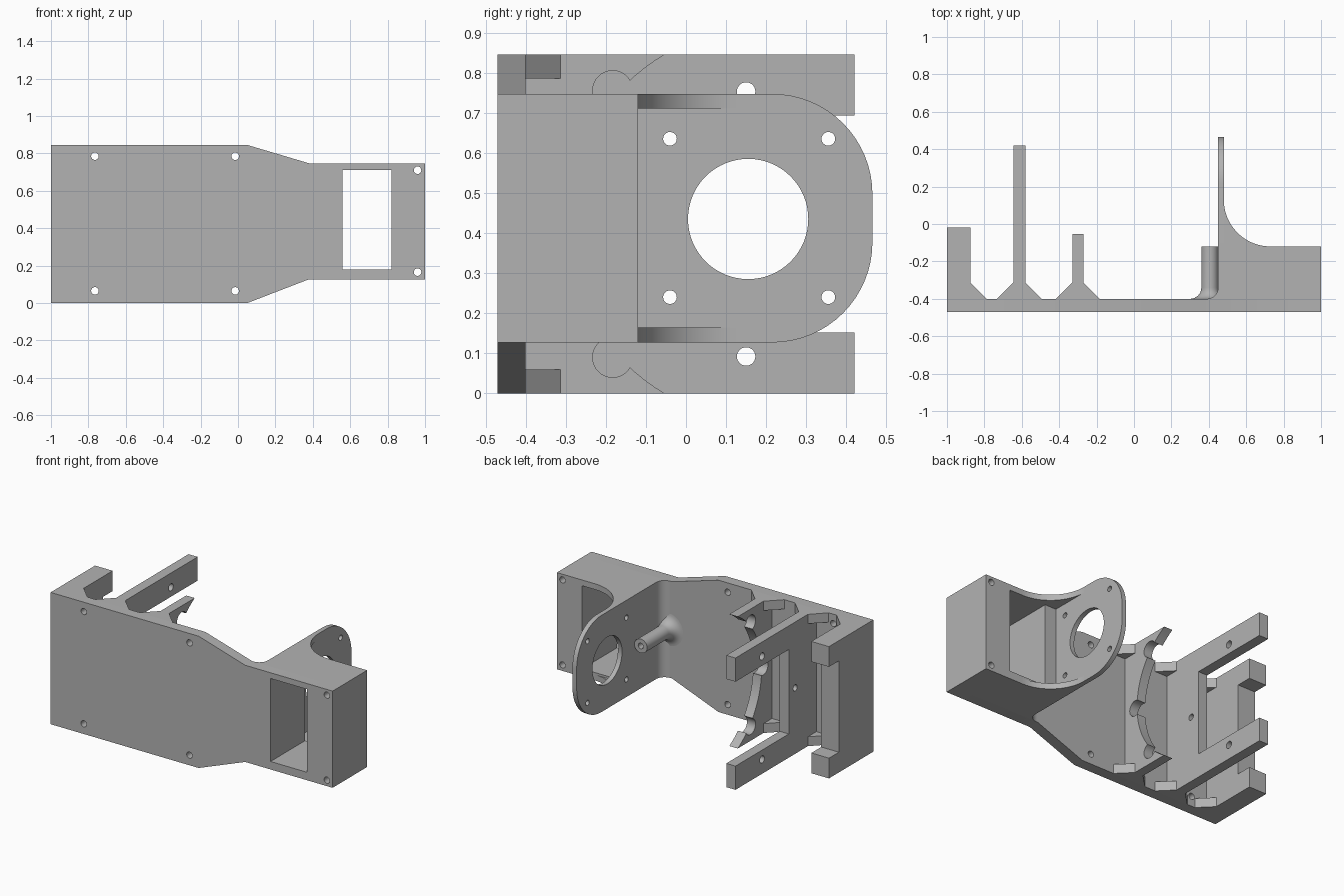
import bpy, bmesh
from math import sin, cos, pi, radians
from mathutils import Vector

cube = bpy.data.objects.get("Cube")
if cube:
    bpy.data.objects.remove(cube, do_unlink=True)

TOP = 0.845                  # full height of the wide end
LOW, HIGH = 0.127, 0.747     # height range of the narrow end
MID = 0.435                  # motor axis height
FRONT, BACK = -0.47, -0.40   # base plate thickness range

grey = bpy.data.materials.new("plain_grey")
grey.use_nodes = True
GREY = (0.45, 0.45, 0.45, 1)
grey.diffuse_color = GREY
grey.node_tree.nodes["Principled BSDF"].inputs["Base Color"].default_value = GREY


def add_object(name, bm):
    bmesh.ops.recalc_face_normals(bm, faces=bm.faces)
    mesh = bpy.data.meshes.new(name)
    bm.to_mesh(mesh)
    bm.free()
    mesh.materials.append(grey)
    obj = bpy.data.objects.new(name, mesh)
    bpy.context.collection.objects.link(obj)
    return obj


def prism(name, outline, axis, lo, hi):
    """Extrude a 2D outline along an axis; the outline uses the other two axes in order."""
    place = {"x": lambda a, b, t: (t, a, b),
             "y": lambda a, b, t: (a, t, b),
             "z": lambda a, b, t: (a, b, t)}[axis]
    bm = bmesh.new()
    face = bm.faces.new([bm.verts.new(place(a, b, lo)) for a, b in outline])
    step = Vector(place(0, 0, hi - lo))
    new = bmesh.ops.extrude_face_region(bm, geom=[face])["geom"]
    bmesh.ops.translate(bm, vec=step, verts=[v for v in new if isinstance(v, bmesh.types.BMVert)])
    bm.faces.ensure_lookup_table()
    if not any(len(f.verts) == len(outline) and f.calc_center_median().dot(step) < lo * step.length + 1e-6
               for f in bm.faces):
        bm.faces.new([v for v in bm.verts][:len(outline)])
    return add_object(name, bm)


def rect(a0, b0, a1, b1):
    return [(a0, b0), (a1, b0), (a1, b1), (a0, b1)]


def arc(ca, cb, r, start, end, steps=16):
    angles = [radians(start + (end - start) * i / steps) for i in range(steps + 1)]
    return [(ca + r * cos(t), cb + r * sin(t)) for t in angles]


def circle(ca, cb, r, steps=32):
    return arc(ca, cb, r, 0, 360, steps)[:-1]


def cut(obj, axis, outlines):
    """Cut through-openings along an axis."""
    for outline in outlines:
        cutter = prism("cutter", outline, axis, -2, 2)
        cutter.hide_render = True
        mod = obj.modifiers.new("cut", "BOOLEAN")
        mod.operation, mod.solver, mod.object = "DIFFERENCE", "EXACT", cutter
        bpy.context.view_layer.update()
        result = bpy.data.meshes.new_from_object(obj.evaluated_get(bpy.context.evaluated_depsgraph_get()))
        obj.modifiers.clear()
        obj.data = result
        bpy.data.objects.remove(cutter, do_unlink=True)


parts = []

# Base plate and the deep block at its narrow end
window = rect(0.56, 0.178, 0.82, 0.71)
end_holes = [circle(0.96, z, 0.02) for z in (0.165, 0.71)]
plate_holes = [circle(x, z, 0.02) for x in (-0.765, -0.015) for z in (0.065, 0.785)]
plate = prism("base_plate", [(-1, 0), (0.05, 0), (0.38, LOW), (1, LOW), (1, HIGH),
                             (0.38, HIGH), (0.05, TOP), (-1, TOP)], "y", FRONT, BACK)
cut(plate, "y", [window] + end_holes + plate_holes)
block = prism("end_block", rect(0.45, LOW, 1, HIGH), "y", BACK, -0.12)
cut(block, "y", [window] + end_holes)
parts += [plate, block]

# Rounded motor mount with its bore and screw holes
mount = prism("motor_mount", [(-0.12, LOW)] + arc(0.215, LOW + 0.25, 0.25, -90, 0)
              + arc(0.215, HIGH - 0.25, 0.25, 0, 90) + [(-0.12, HIGH)], "x", 0.45, 0.48)
cut(mount, "x", [circle(0.155, MID, 0.15, 64)]
    + [circle(y, z, 0.017) for y in (-0.04, 0.355) for z in (0.24, 0.635)])
parts.append(mount)

# Curved ribs joining mount and block
for name, z in (("lower_rib", LOW), ("upper_rib", HIGH - 0.037)):
    parts.append(prism(name, [(0.48, -0.12)] + arc(0.73, 0.13, 0.25, 270, 180, 24), "z", z, z + 0.037))

# Fillet between plate and mount wall
parts.append(prism("wall_fillet", [(0.45, BACK)] + arc(0.39, -0.34, 0.06, 0, -90, 10), "z", LOW, HIGH))

# Hollow screw post with a flared foot
bm = bmesh.new()
profile = [(0.001, -0.2), (0.018, -0.2), (0.018, -0.12), (0.045, -0.12)] + arc(0.105, -0.34, 0.06, 180, 270, 8)
verts = [bm.verts.new((0.405 + r, y, MID)) for r, y in profile]
edges = [bm.edges.new(pair) for pair in zip(verts, verts[1:])]
bmesh.ops.spin(bm, geom=verts + edges, cent=(0.405, 0, MID), axis=(0, 1, 0), angle=2 * pi, steps=32)
bmesh.ops.remove_doubles(bm, verts=bm.verts, dist=0.0003)
parts.append(add_object("screw_post", bm))


def forked_wall(name, x0, x1, tip, arm):
    """Wall with a low middle and two arms reaching back to the tip."""
    return prism(name, [(BACK, 0), (tip, 0), (tip, arm), (-0.12, arm), (-0.12, TOP - arm),
                        (tip, TOP - arm), (tip, TOP), (BACK, TOP)], "x", x0, x1)


# Cross walls: end stop, long fork and curved cradle
end_stop = forked_wall("end_stop", -1, -0.875, -0.02, 0.13)
fork = forked_wall("long_fork", -0.645, -0.58, 0.42, 0.152)
cut(fork, "x", [circle(0.15, 0.092, 0.023), circle(0.15, TOP - 0.092, 0.023), circle(-0.185, 0.4225, 0.02)])
cradle = prism("curved_cradle", rect(BACK, 0, -0.045, TOP), "x", -0.33, -0.27)
cut(cradle, "x", [circle(0.195, 0.4225, 0.49, 96), circle(-0.183, 0.09, 0.05),
                  circle(-0.183, TOP - 0.09, 0.05), circle(-0.31, 0.4225, 0.05)])
parts += [end_stop, fork, cradle]

# Triangular gussets at the wall feet
for i, (x, side) in enumerate([(-0.875, 1), (-0.645, -1), (-0.58, 1), (-0.33, -1), (-0.27, 1)]):
    for level, z in (("lower", 0), ("upper", TOP - 0.06)):
        parts.append(prism(f"{level}_gusset_{i + 1}",
                           [(x, BACK), (x + side * 0.087, BACK), (x, BACK + 0.087)], "z", z, z + 0.06))

# Smooth the round surfaces and keep the edges crisp
bpy.ops.object.select_all(action="DESELECT")
for obj in parts:
    obj.select_set(True)
bpy.context.view_layer.objects.active = parts[0]
bpy.ops.object.shade_smooth_by_angle(angle=radians(30))
